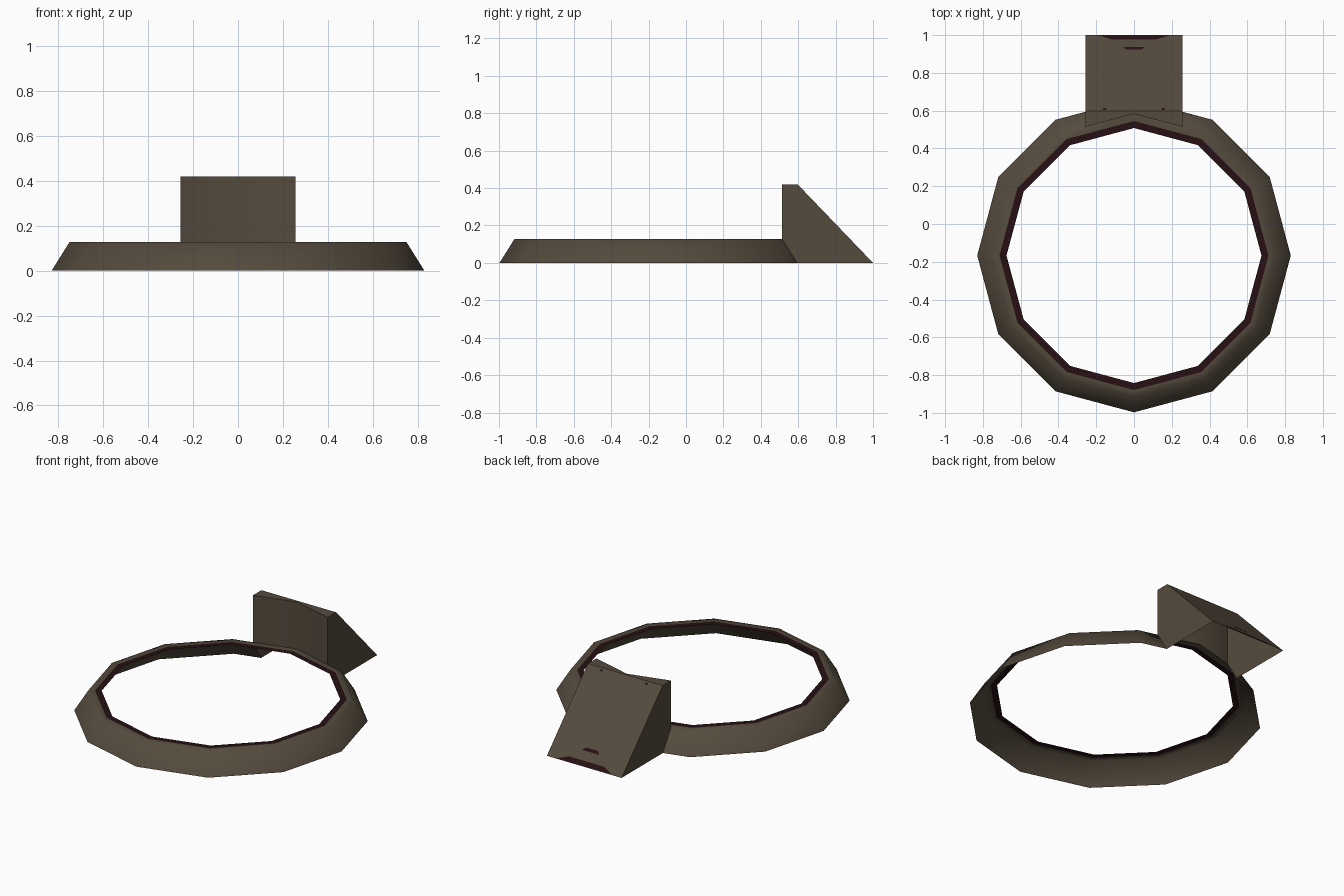
import bpy, bmesh, math
from mathutils import Vector

if "Cube" in bpy.data.objects:
    bpy.data.objects.remove(bpy.data.objects["Cube"])

CY = -0.167          # ring centre in y
R_OUT, R_TOP, R_BAND, R_IN = 0.83, 0.75, 0.712, 0.675
H, RAMP_H, W = 0.128, 0.42, 0.257


def material(name, rgb):
    m = bpy.data.materials.new(name)
    m.diffuse_color = (*rgb, 1)
    m.use_nodes = True
    m.node_tree.nodes["Principled BSDF"].inputs["Base Color"].default_value = m.diffuse_color
    return m


brown = material("dark_brown", (0.090, 0.070, 0.047))
maroon = material("dark_maroon", (0.020, 0.005, 0.006))


def finish(name, bm, mats):
    me = bpy.data.meshes.new(name)
    bm.to_mesh(me)
    bm.free()
    for m in mats:
        me.materials.append(m)
    ob = bpy.data.objects.new(name, me)
    bpy.context.collection.objects.link(ob)
    return ob


def radius(p):
    return math.hypot(p.x, p.y - CY)


# Ring: sloped twelve-sided wall with a flat top rim, open underneath
bm = bmesh.new()
profile = [(R_OUT, 0), (R_TOP, H), (R_BAND, H), (R_IN, H)]
loops = []
for r, z in profile:
    loops.append([bm.verts.new((r * math.sin(i * math.pi / 6),
                                CY + r * math.cos(i * math.pi / 6), z))
                  for i in range(12)])
for k in range(3):
    for i in range(12):
        j = (i + 1) % 12
        f = bm.faces.new((loops[k][j], loops[k][i],
                          loops[k + 1][i], loops[k + 1][j]))
        f.smooth = True
        f.material_index = 1 if k == 2 else 0
# Opening in the wall where the ramp joins
for s in (-1, 1):
    bmesh.ops.bisect_plane(bm, geom=bm.verts[:] + bm.edges[:] + bm.faces[:],
                           plane_co=(s * W, 0, 0), plane_no=(1, 0, 0))
gone = []
for f in bm.faces:
    c = f.calc_center_median()
    if c.y > 0 and abs(c.x) < W and c.z < H - 0.01:
        gone.append(f)
bmesh.ops.delete(bm, geom=gone, context='FACES')
finish("ring", bm, [brown, maroon])


# Ramp: hollow wedge whose front wall follows the ring edge
def edge_y(r, x):
    return CY + r - abs(x) * math.tan(math.radians(15))


yf, yb, ridge = edge_y(R_TOP, W), edge_y(R_OUT, W), 0.597
bm = bmesh.new()
side = [(yf, H), (yf, RAMP_H), (ridge, RAMP_H), (1, 0), (yb, 0)]
L = [bm.verts.new((-W, y, z)) for y, z in side]
R = [bm.verts.new((W, y, z)) for y, z in side]
mid_low = bm.verts.new((0, CY + R_TOP, H))
mid_top = bm.verts.new((0, CY + R_TOP, RAMP_H))
bm.faces.new(L[::-1])
bm.faces.new(R)
bm.faces.new((L[0], mid_low, mid_top, L[1]))
bm.faces.new((mid_low, R[0], R[1], mid_top))
bm.faces.new((L[1], mid_top, R[1], R[2], L[2]))
bm.faces.new((L[2], R[2], R[3], L[3]))
bmesh.ops.recalc_face_normals(bm, faces=bm.faces[:])
ramp = finish("ramp", bm, [brown])
bpy.context.view_layer.objects.active = ramp
ramp.select_set(True)
bpy.ops.object.shade_smooth_by_angle(angle=math.radians(40))


# Dark stains: thin plates lying on the slope
def stain(name, pts):
    bm = bmesh.new()
    vs = []
    for x, y in pts:
        z = RAMP_H * (1 - y) / (1 - ridge)
        vs.append(bm.verts.new((x, y + 0.001, z + 0.001)))
    f = bm.faces.new(vs)
    f.normal_update()
    if f.normal.z < 0:
        f.normal_flip()
    finish(name, bm, [maroon])


stain("lower_stain", [(-0.19, 0.998), (0.19, 0.998), (0.12, 0.977), (-0.12, 0.977)])
stain("upper_stain", [(-0.06, 0.937), (0.06, 0.937), (0.04, 0.923), (-0.04, 0.923)])
for s, label in ((-1, "left"), (1, "right")):
    stain(label + "_spot", [(s * 0.155 + 0.012 * math.cos(a * math.pi / 3),
                             0.608 + 0.005 * math.sin(a * math.pi / 3))
                            for a in range(6)])
